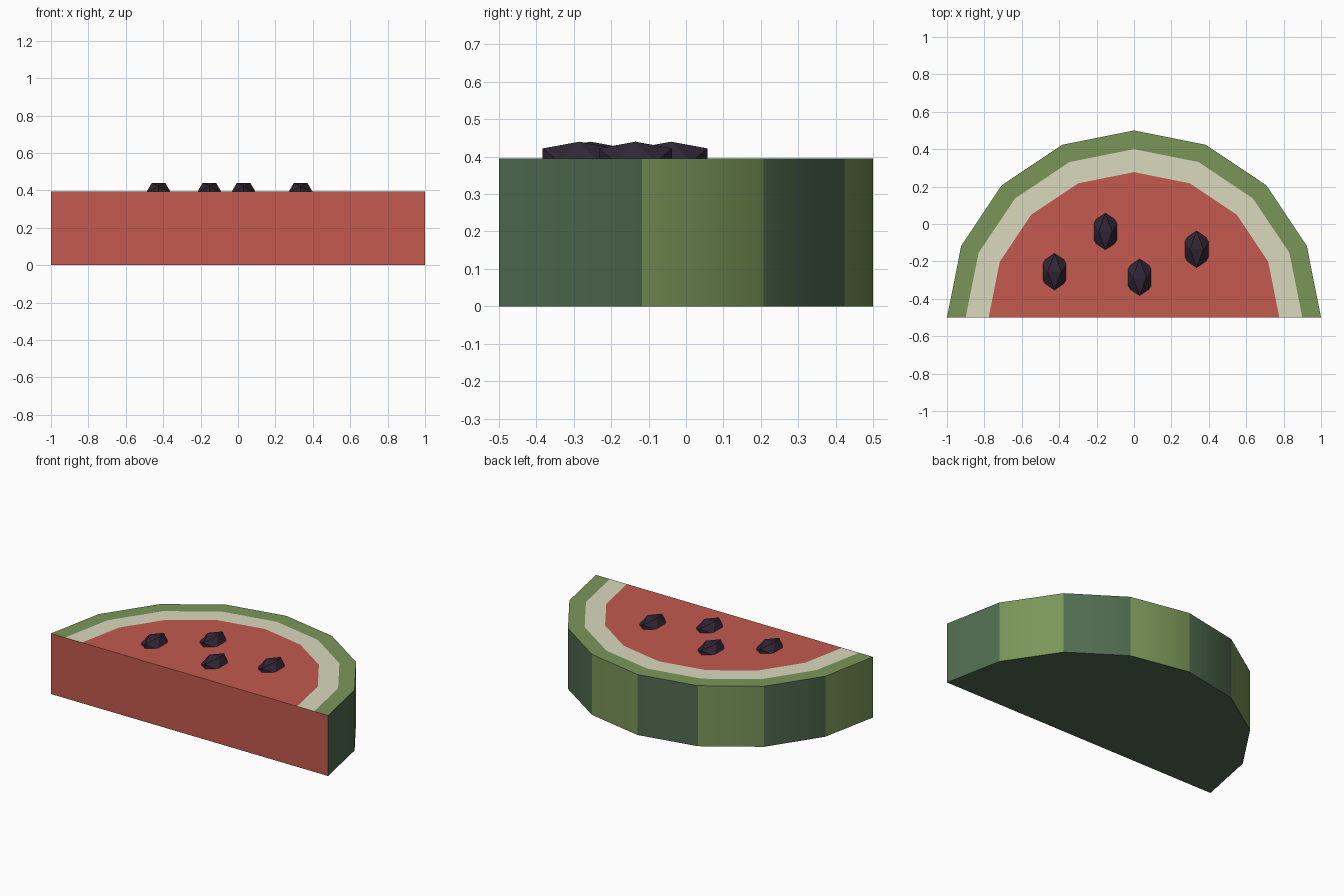
import bpy, bmesh
from math import pi, cos, sin, radians

if "Cube" in bpy.data.objects:
    bpy.data.objects.remove(bpy.data.objects["Cube"])

HEIGHT, CENTRE_Y, PANELS = 0.395, -0.5, 8


def material(name, *rgb):
    """Flat material from 0-255 display colour, stored as linear."""
    lin = [((c / 255 + 0.055) / 1.055) ** 2.4 for c in rgb] + [1]
    m = bpy.data.materials.new(name)
    m.use_nodes = True
    m.diffuse_color = lin
    m.node_tree.nodes["Principled BSDF"].inputs["Base Color"].default_value = lin
    return m


flesh = material("red_flesh", 195, 90, 79)
pith = material("cream_pith", 218, 217, 188)
light = material("light_green_rind", 122, 150, 89)
dark = material("dark_green_rind", 80, 107, 80)
seed_mat = material("dark_seed", 48, 38, 54)


def add_object(name, bm, mats):
    bmesh.ops.recalc_face_normals(bm, faces=bm.faces)
    mesh = bpy.data.meshes.new(name)
    bm.to_mesh(mesh)
    bm.free()
    for m in mats:
        mesh.materials.append(m)
    ob = bpy.data.objects.new(name, mesh)
    bpy.context.collection.objects.link(ob)
    return ob


# Half-round slice: concentric arcs on top, panelled rind around the side
bm = bmesh.new()


def arc(radius, z):
    angles = [pi * i / PANELS for i in range(PANELS + 1)]
    return [bm.verts.new((radius * cos(a), CENTRE_Y + radius * sin(a), z)) for a in angles]


def face(verts, index):
    bm.faces.new(verts).material_index = index


FLESH, PITH, LIGHT, DARK = range(4)
bottom = arc(1, 0)
rim, pith_edge, flesh_edge = [arc(r, HEIGHT) for r in (1, 0.9, 0.777)]
bands = [(bottom, rim, (DARK, LIGHT)),
         (rim, pith_edge, (LIGHT, LIGHT)),
         (pith_edge, flesh_edge, (PITH, PITH))]
for a, b, colours in bands:
    for i in range(PANELS):
        face((a[i], a[i + 1], b[i + 1], b[i]), colours[i % 2])
face(flesh_edge, FLESH)
face(bottom[::-1], DARK)

# Cut front, running along the ends of every arc
ends = [bottom, rim, pith_edge, flesh_edge]
face([r[0] for r in ends] + [r[-1] for r in reversed(ends)], FLESH)

body = add_object("fruit_slice", bm, [flesh, pith, light, dark])
bpy.ops.object.select_all(action="DESELECT")
body.select_set(True)
bpy.context.view_layer.objects.active = body
bpy.ops.object.shade_smooth_by_angle(angle=radians(30))

# Faceted seeds: hexagonal base, raised tips and a cross ridge
for n, (x, y) in enumerate([(-0.425, -0.255), (-0.153, -0.04), (0.03, -0.285), (0.335, -0.135)]):
    bm = bmesh.new()
    for s in (-1, 1):
        for px, py, pz in [(0, 0.098, -0.01), (0.068, 0.053, -0.01), (-0.068, 0.053, -0.01),
                           (0, 0.098, 0.027)]:
            bm.verts.new((px, s * py, pz))
        bm.verts.new((s * 0.036, 0, 0.045))
    bmesh.ops.convex_hull(bm, input=bm.verts)
    seed = add_object(f"seed_{n + 1}", bm, [seed_mat])
    seed.location = (x, y, HEIGHT)
